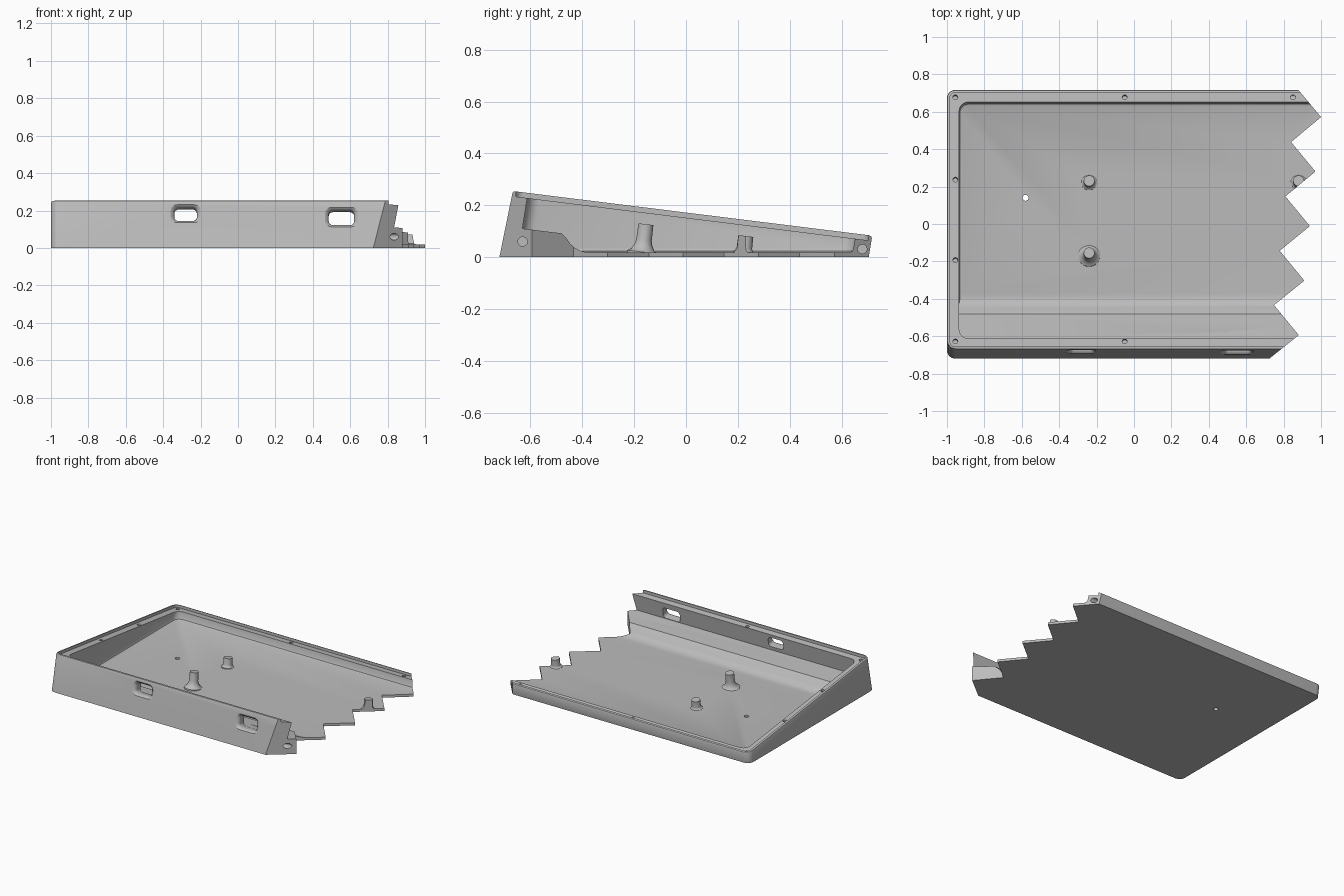
import bpy, bmesh, math
from mathutils import Vector, Matrix

if "Cube" in bpy.data.objects:
    bpy.data.objects.remove(bpy.data.objects["Cube"], do_unlink=True)

grey = bpy.data.materials.new("plain grey")
grey.use_nodes = True
grey.diffuse_color = (0.5, 0.5, 0.5, 1)
grey.node_tree.nodes["Principled BSDF"].inputs["Base Color"].default_value = (0.5, 0.5, 0.5, 1)

FAR = 1.3       # right end, trimmed by the zigzag cut
SLOPE = 0.124   # fall of the top plane towards the back
FLOOR = 0.018


def top_z(y):
    return 0.255 - SLOPE * (y + 0.668)


def on_top(dz):
    return lambda y: top_z(y) + dz


def flat(z):
    return lambda y: z


def loft(name, loops):
    """Closed solid through a stack of equal-length loops."""
    bm = bmesh.new()
    rings = [[bm.verts.new(p) for p in loop] for loop in loops]
    for a, b in zip(rings, rings[1:]):
        for i in range(len(a)):
            j = (i + 1) % len(a)
            bm.faces.new((a[i], a[j], b[j], b[i]))
    bm.faces.new(rings[0])
    bm.faces.new(rings[-1])
    bmesh.ops.recalc_face_normals(bm, faces=bm.faces[:])
    mesh = bpy.data.meshes.new(name)
    bm.to_mesh(mesh)
    bm.free()
    mesh.materials.append(grey)
    ob = bpy.data.objects.new(name, mesh)
    bpy.context.collection.objects.link(ob)
    return ob


def round_rect(x0, x1, y0, y1, r, steps=6):
    pts = []
    corners = [(x1 - r, y1 - r), (x0 + r, y1 - r), (x0 + r, y0 + r), (x1 - r, y0 + r)]
    for k, (cx, cy) in enumerate(corners):
        for s in range(steps + 1):
            a = math.pi / 2 * (k + s / steps)
            pts.append((cx + r * math.cos(a), cy + r * math.sin(a)))
    return pts


def plan(x0, y0, y1, r, z):
    return [Vector((x, y, z(y))) for x, y in round_rect(x0, FAR, y0, y1, r)]


def revolve(name, profile, matrix, n=24):
    ring = [(math.cos(2 * math.pi * i / n), math.sin(2 * math.pi * i / n)) for i in range(n)]
    return loft(name, [[matrix @ Vector((r * c, r * s, z)) for c, s in ring] for r, z in profile])


def combine(target, other, operation):
    mod = target.modifiers.new("join", "BOOLEAN")
    mod.operation = operation
    mod.solver = "EXACT"
    mod.object = other
    bpy.context.view_layer.update()
    graph = bpy.context.evaluated_depsgraph_get()
    mesh = bpy.data.meshes.new_from_object(target.evaluated_get(graph))
    target.modifiers.clear()
    target.data = mesh
    bpy.data.objects.remove(other, do_unlink=True)


def cut(other):
    combine(case, other, "DIFFERENCE")


def add(other):
    combine(case, other, "UNION")


# Wedge-shaped outer shell with a softened top edge
case = loft("case_tray", [
    plan(-1, -0.72, 0.705, 0.045, flat(0)),
    plan(-1, -0.67, 0.717, 0.045, on_top(-0.01)),
    plan(-0.997, -0.667, 0.714, 0.042, on_top(-0.003)),
    plan(-0.99, -0.66, 0.707, 0.035, on_top(0)),
])

# Recess inside the lip, then the deep cavity
cut(loft("lip_recess", [
    plan(-0.985, -0.656, 0.703, 0.03, on_top(-0.02)),
    plan(-0.985, -0.656, 0.703, 0.03, on_top(0.05)),
]))
cut(loft("cavity", [
    plan(-0.92, -0.63, 0.63, 0.04, flat(FLOOR)),
    plan(-0.931, -0.641, 0.641, 0.046, flat(FLOOR + 0.005)),
    plan(-0.935, -0.643, 0.646, 0.05, flat(FLOOR + 0.016)),
    plan(-0.935, -0.608, 0.657, 0.05, on_top(0.01)),
]))

# Raised shelf along the front that curves down to the floor
shelf = [(-0.66, 0.006), (-0.66, 0.114), (-0.48, 0.092), (-0.462, 0.074), (-0.447, 0.052),
         (-0.43, 0.036), (-0.41, 0.026), (-0.39, 0.02), (-0.37, FLOOR), (-0.36, 0.006)]
add(loft("front_shelf", [[Vector((x, y, z)) for y, z in shelf] for x in (-0.96, FAR - 0.05)]))

# Flared support posts, square to the sloping top
tilt = Matrix.Rotation(-math.atan(SLOPE), 4, "X")
for x, y, height, flare in [(-0.24, -0.168, 0.11, 0.03), (-0.24, 0.223, 0.064, 0.012),
                            (0.88, 0.223, 0.064, 0.012)]:
    profile = [(0.03 + flare, -0.01), (0.03 + flare, 0.002), (0.03 + flare * 0.5, 0.3 * flare + 0.002),
               (0.03 + flare * 0.15, flare), (0.03, 1.6 * flare), (0.029, height)]
    add(revolve("post", profile, Matrix.Translation((x, y, FLOOR)) @ tilt))

# Screw holes in the ledge
for x, y in [(-0.955, 0.68), (-0.05, 0.68), (0.85, 0.68), (-0.955, 0.24),
             (-0.955, -0.19), (-0.955, -0.625), (-0.05, -0.625)]:
    place = Matrix.Translation((x, y, top_z(y))) @ tilt
    cut(revolve("screw_hole", [(0.013, -0.06), (0.013, 0.05)], place, 16))

# Small hole through the floor
cut(revolve("floor_hole", [(0.016, -0.1), (0.016, 0.1)], Matrix.Translation((-0.58, 0.14, 0)), 16))

# Flared ports through the leaning front wall
lean = math.atan(0.05 / 0.245)
out = Vector((0, -math.cos(lean), math.sin(lean)))
up = Vector((0, math.sin(lean), math.cos(lean)))
for x, z, w, h in [(-0.28, 0.183, 0.06, 0.035), (0.553, 0.165, 0.068, 0.039)]:
    centre = Vector((x, -0.72 + z * math.tan(lean), z))
    loops = []
    for depth, grow in [(0.03, 0.022), (0, 0.02), (-0.006, 0.01), (-0.014, 0.003),
                        (-0.025, 0), (-0.125, 0)]:
        rect = round_rect(-w - grow, w + grow, -h - grow * 0.7, h + grow * 0.7, 0.022 + grow * 0.6)
        loops.append([centre + out * depth + Vector((u, 0, 0)) + up * v for u, v in rect])
    cut(loft("port", loops))

# Dowel sockets in the joint face
for y, z in [(-0.63, 0.06), (0.68, 0.031)]:
    place = Matrix.Translation((0, y, z)) @ Matrix.Rotation(math.pi / 2, 4, "Y")
    cut(revolve("dowel_socket", [(0.018, 0.7), (0.018, FAR + 0.1)], place, 20))

# Zigzag joint edge on the left side
zigzag = [(1.6, 0.95), (0.87, 0.95), (0.87, 0.728)]
for i in range(5):
    zigzag.append((1.0 - 0.0298 * i, 0.572 - 0.2915 * i))
    zigzag.append((0.84 - 0.0304 * i, 0.438 - 0.2905 * i))
zigzag += [(zigzag[-1][0], -0.95), (1.6, -0.95)]
cut(loft("zigzag_cut", [[Vector((x, y, z)) for x, y in zigzag] for z in (-0.3, 0.6)]))

# Smooth the rounded areas, keep the edges sharp
bpy.ops.object.select_all(action="DESELECT")
case.select_set(True)
bpy.context.view_layer.objects.active = case
bpy.ops.object.shade_smooth_by_angle(angle=math.radians(32))
